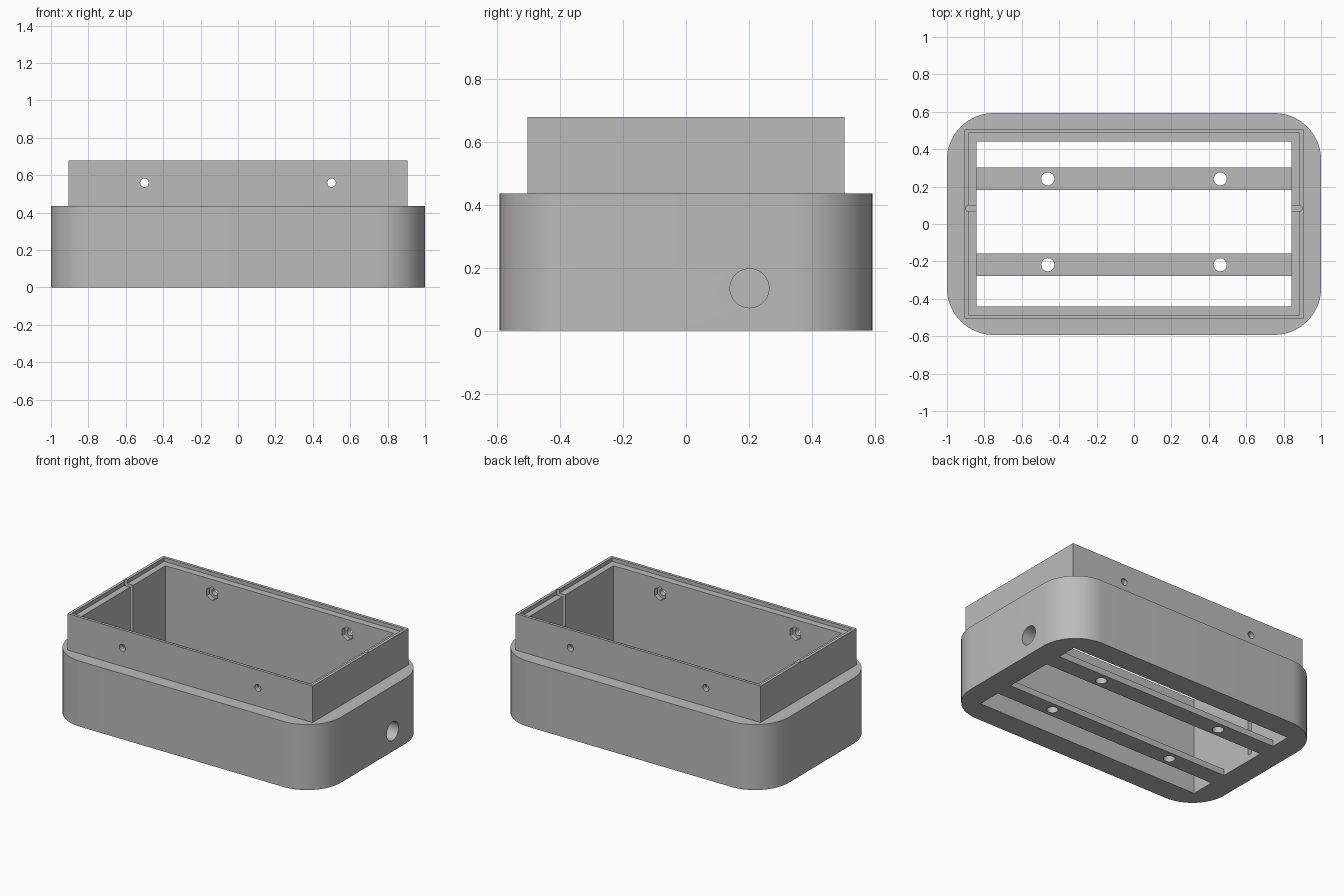
import bpy
import bmesh
from math import pi, cos, sin
from mathutils import Matrix, Vector

cube = bpy.data.objects.get("Cube")
if cube:
    bpy.data.objects.remove(cube, do_unlink=True)

gray = bpy.data.materials.new("plain gray")
gray.use_nodes = True
gray.diffuse_color = (0.5, 0.5, 0.5, 1)
gray.node_tree.nodes["Principled BSDF"].inputs["Base Color"].default_value = (0.5, 0.5, 0.5, 1)

# Main dimensions
BASE_X, BASE_Y, BASE_Z = 1.0, 0.593, 0.437
COLLAR_X, COLLAR_Y, TOP = 0.905, 0.505, 0.68
INNER_X, INNER_Y = 0.843, 0.44
BAR_Z = 0.042


def make(name, bm):
    bmesh.ops.recalc_face_normals(bm, faces=bm.faces)
    mesh = bpy.data.meshes.new(name)
    bm.to_mesh(mesh)
    bm.free()
    mesh.materials.append(gray)
    obj = bpy.data.objects.new(name, mesh)
    bpy.context.collection.objects.link(obj)
    return obj


def prism(name, outline, z0, z1):
    bm = bmesh.new()
    face = bm.faces.new([bm.verts.new((x, y, z0)) for x, y in outline])
    out = bmesh.ops.extrude_face_region(bm, geom=[face])
    bmesh.ops.translate(bm, vec=(0, 0, z1 - z0),
                        verts=[v for v in out["geom"] if isinstance(v, bmesh.types.BMVert)])
    return make(name, bm)


def box(name, x0, x1, y0, y1, z0, z1):
    return prism(name, [(x0, y0), (x1, y0), (x1, y1), (x0, y1)], z0, z1)


def cylinder(name, center, axis, radius, depth, sides=32):
    bm = bmesh.new()
    turn = Vector((0, 0, 1)).rotation_difference(Vector(axis)).to_matrix().to_4x4()
    bmesh.ops.create_cone(bm, cap_ends=True, segments=sides, radius1=radius, radius2=radius,
                          depth=depth, matrix=Matrix.Translation(center) @ turn)
    return make(name, bm)


def rounded(hx, hy, r, steps=16):
    pts = []
    for i, (sx, sy) in enumerate([(1, 1), (-1, 1), (-1, -1), (1, -1)]):
        for k in range(steps + 1):
            a = (i + k / steps) * pi / 2
            pts.append((sx * (hx - r) + r * cos(a), sy * (hy - r) + r * sin(a)))
    return pts


def combine(target, tool, operation):
    mod = target.modifiers.new(operation.lower(), "BOOLEAN")
    mod.operation, mod.solver, mod.object = operation, "EXACT", tool
    bpy.ops.object.select_all(action="DESELECT")
    target.select_set(True)
    bpy.context.view_layer.objects.active = target
    bpy.ops.object.modifier_apply(modifier=mod.name)
    bpy.data.objects.remove(tool, do_unlink=True)


# Rounded base with the rectangular collar standing on it
housing = prism("housing", rounded(BASE_X, BASE_Y, 0.25), 0, BASE_Z)
combine(housing, box("collar", -COLLAR_X, COLLAR_X, -COLLAR_Y, COLLAR_Y, 0.2, TOP), "UNION")

# Open cavity and the stepped seat inside the rim
combine(housing, box("cavity", -INNER_X, INNER_X, -INNER_Y, INNER_Y, -0.1, 1), "DIFFERENCE")
combine(housing, box("rim_step", -0.886, 0.886, -0.486, 0.486, TOP - 0.025, 1), "DIFFERENCE")

# Round-ended vertical slots in the end walls
for side in (-1, 1):
    slot = [(side * 0.8, 0.099), (side * 0.8, 0.069)]
    slot += [(side * (0.885 + 0.015 * cos(a)), 0.084 + 0.015 * sin(a))
             for a in [-pi / 2 + k * pi / 8 for k in range(9)]]
    combine(housing, prism("slot", slot, BAR_Z, 1), "DIFFERENCE")

# Collar screw holes with hexagonal nut pockets on the inside
for x in (-0.5, 0.5):
    for side in (-1, 1):
        combine(housing, cylinder("screw_hole", (x, side * 0.48, 0.56), (0, 1, 0), 0.023, 0.2), "DIFFERENCE")
        combine(housing, cylinder("nut_pocket", (x, side * 0.44, 0.56), (0, 1, 0), 0.045, 0.06, 6), "DIFFERENCE")

# Cable hole through the left end
combine(housing, cylinder("cable_hole", (0.92, 0.202, 0.135), (1, 0, 0), 0.062, 0.3, 48), "DIFFERENCE")

# Mounting bars across the open bottom, drilled for screws
for y, hole_y in ((0.243, 0.241), (-0.217, -0.218)):
    bar = box("mounting_bar", -0.9, 0.9, y - 0.06, y + 0.06, 0, BAR_Z)
    combine(housing, bar, "UNION")
    for x in (-0.461, 0.461):
        combine(housing, cylinder("bar_hole", (x, hole_y, 0), (0, 0, 1), 0.035, 0.2), "DIFFERENCE")

housing.select_set(True)
bpy.context.view_layer.objects.active = housing
bpy.ops.object.shade_smooth_by_angle(angle=pi / 6)
